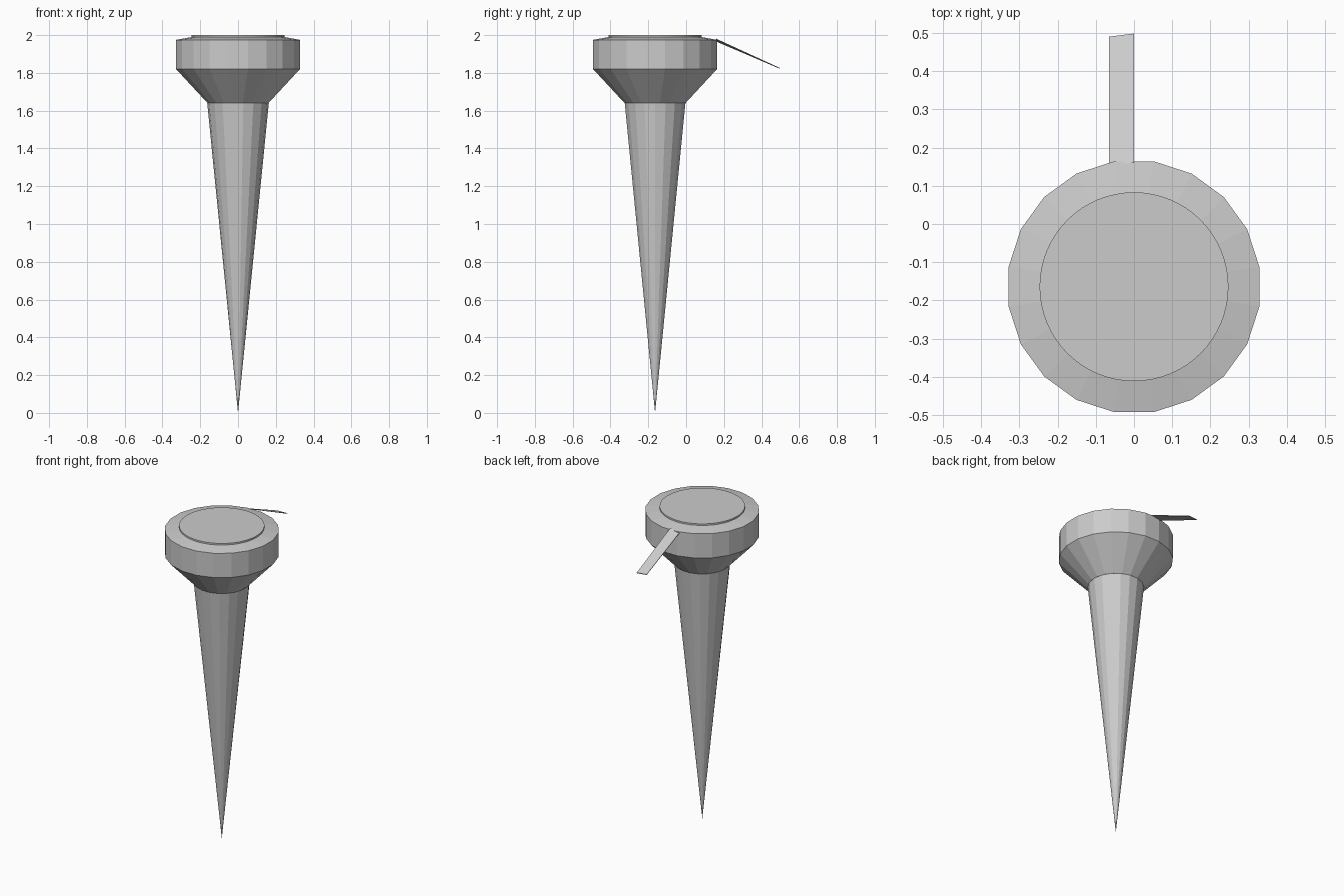
import bpy, bmesh, math

if "Cube" in bpy.data.objects:
    bpy.data.objects.remove(bpy.data.objects["Cube"])

CY = -0.164  # axis of the turned parts


def lathe(name, profile, sides, phase=0.0):
    """Turn (radius, z) points, bottom to top, about the axis; radius 0 is a pole."""
    bm = bmesh.new()
    rings = []
    for r, z in profile:
        n = 1 if r == 0 else sides
        rings.append([bm.verts.new((r * math.cos(phase + math.tau * i / sides),
                                    CY + r * math.sin(phase + math.tau * i / sides), z))
                      for i in range(n)])
    for a, b in zip(rings, rings[1:]):
        for i in range(sides):
            j = (i + 1) % sides
            if len(a) == 1:
                bm.faces.new((a[0], b[j], b[i]))
            else:
                bm.faces.new((a[i], a[j], b[j], b[i]))
    bm.faces.new(rings[-1])
    if len(rings[0]) > 1:
        bm.faces.new(rings[0][::-1])
    return finish(name, bm)


def finish(name, bm):
    bmesh.ops.recalc_face_normals(bm, faces=bm.faces)
    me = bpy.data.meshes.new(name)
    bm.to_mesh(me)
    bm.free()
    ob = bpy.data.objects.new(name, me)
    bpy.context.collection.objects.link(ob)
    return ob


# Long pointed shaft
lathe("spike", [(0, 0), (0.163, 1.64)], 18)

# Flared collar, straight band and slightly domed rim
lathe("head", [(0.163, 1.64), (0.332, 1.82), (0.332, 1.975), (0.247, 1.99)], 20,
      math.radians(9))

# Round cap inset in the rim
lathe("cap_disc", [(0.247, 1.985), (0.247, 2.0)], 64)

# Thin sloping tab at the back, with a slight twist
bm = bmesh.new()
outline = [(-0.065, 0.155, 1.972), (0, 0.160, 1.981),
           (0, 0.498, 1.826), (-0.065, 0.490, 1.829)]
top = [bm.verts.new(p) for p in outline]
low = [bm.verts.new((x, y, z - 0.004)) for x, y, z in outline]
bm.faces.new(top)
bm.faces.new(low[::-1])
for i in range(4):
    j = (i + 1) % 4
    bm.faces.new((top[i], low[i], low[j], top[j]))
finish("tab", bm)
